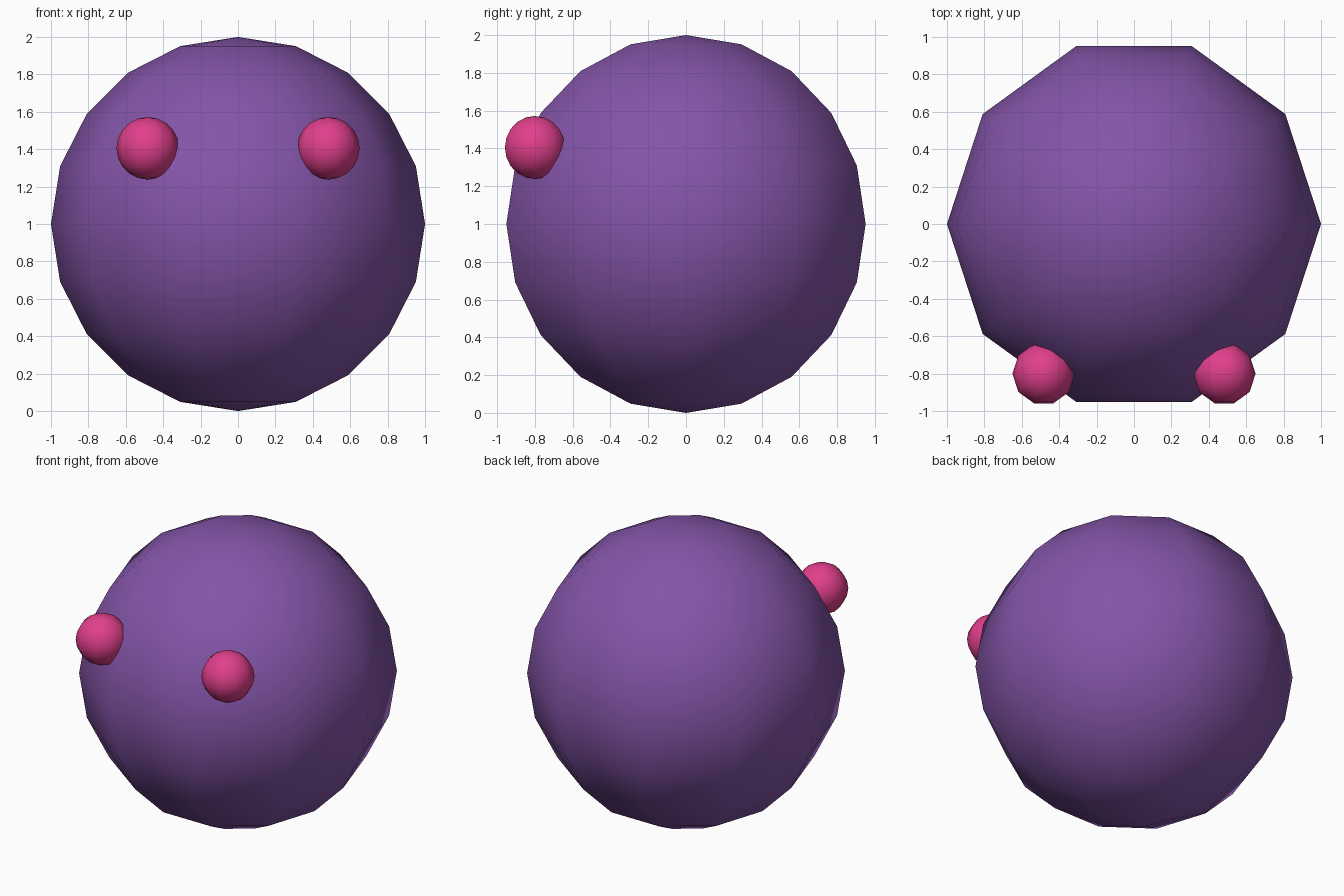
import bpy, bmesh
from math import radians
from mathutils import Matrix

if "Cube" in bpy.data.objects:
    bpy.data.objects.remove(bpy.data.objects["Cube"])


def material(name, color):
    mat = bpy.data.materials.new(name)
    mat.diffuse_color = (*color, 1.0)
    mat.use_nodes = True
    mat.node_tree.nodes["Principled BSDF"].inputs["Base Color"].default_value = mat.diffuse_color
    return mat


def ball(name, radius, location, mat):
    # Ten-sided, ten-ring smooth ball with corners on the x axis
    bm = bmesh.new()
    bmesh.ops.create_uvsphere(bm, u_segments=10, v_segments=10, radius=radius,
                              matrix=Matrix.Rotation(radians(90), 4, 'Z'))
    # Ensure the corners (not the flats) lie on the x axis
    if max(v.co.x for v in bm.verts) < radius * 0.99:
        bmesh.ops.rotate(bm, verts=bm.verts, matrix=Matrix.Rotation(radians(90), 3, 'Z'))
    for f in bm.faces:
        f.smooth = True
    mesh = bpy.data.meshes.new(name)
    bm.to_mesh(mesh)
    bm.free()
    mesh.materials.append(mat)
    obj = bpy.data.objects.new(name, mesh)
    obj.location = location
    bpy.context.collection.objects.link(obj)
    return obj


purple = material("purple", (0.23, 0.09, 0.39))
pink = material("pink", (0.75, 0.05, 0.26))

# Large round body
ball("body", 1.0, (0, 0, 1.0), purple)

# Pair of eyes half sunk into the front
for side, x in (("left", -0.483), ("right", 0.483)):
    ball("eye_" + side, 0.167, (x, -0.80, 1.405), pink)
